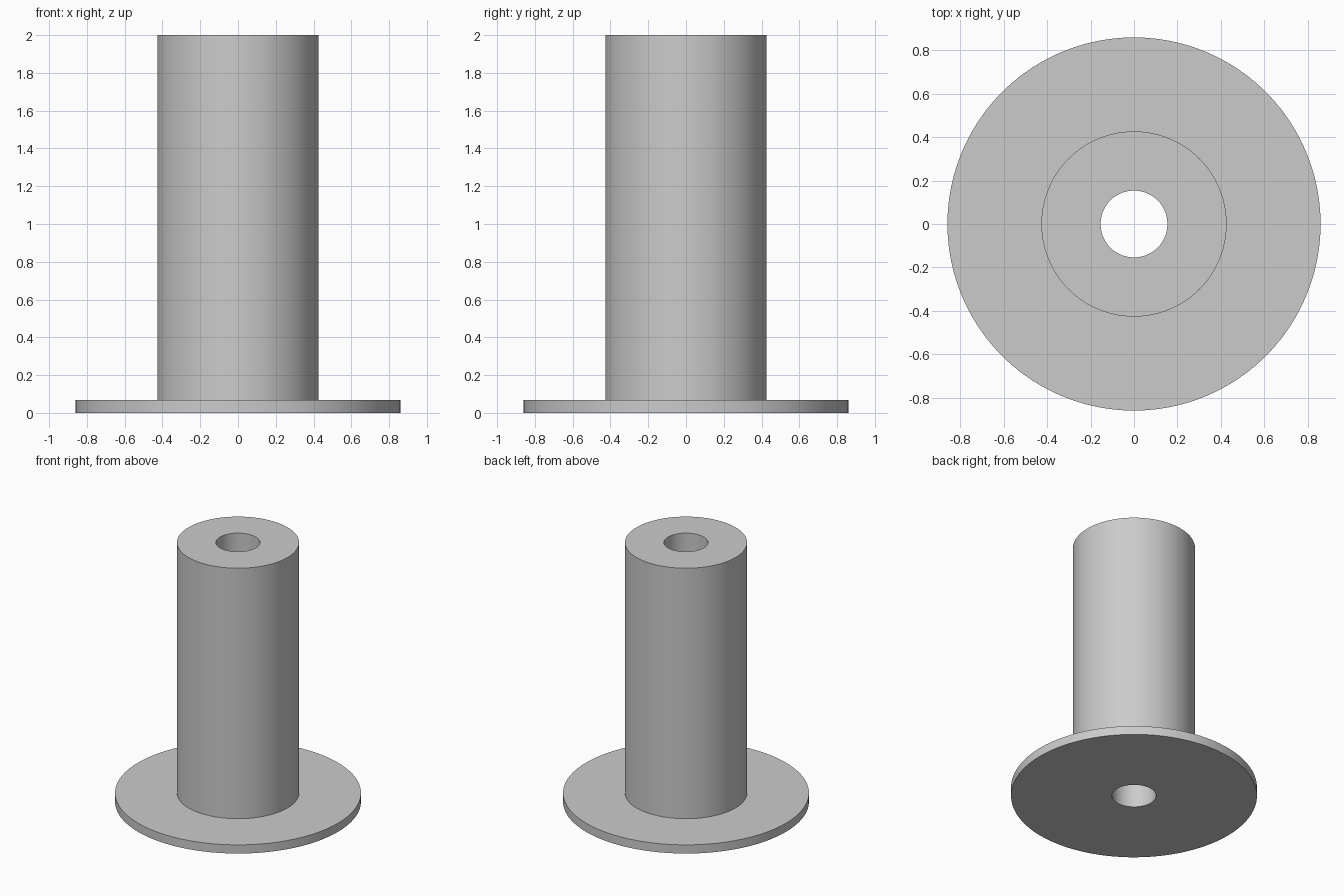
import bpy, bmesh, math

cube = bpy.data.objects.get("Cube")
if cube:
    bpy.data.objects.remove(cube, do_unlink=True)

FLANGE_R, TUBE_R, BORE_R = 0.86, 0.427, 0.154
FLANGE_H, HEIGHT = 0.067, 2.0
SEGMENTS = 96

# Plain grey material
grey = bpy.data.materials.new("grey")
grey.use_nodes = True
colour = (0.6, 0.6, 0.6, 1)
grey.diffuse_color = colour
grey.node_tree.nodes["Principled BSDF"].inputs["Base Color"].default_value = colour


def lathe(name, profile):
    """Spin a closed (radius, z) profile around the z axis."""
    bm = bmesh.new()
    verts = [bm.verts.new((r, 0, z)) for r, z in profile]
    edges = [bm.edges.new((v, verts[(i + 1) % len(verts)])) for i, v in enumerate(verts)]
    bmesh.ops.spin(bm, geom=verts + edges, cent=(0, 0, 0), axis=(0, 0, 1),
                   angle=2 * math.pi, steps=SEGMENTS)
    bmesh.ops.remove_doubles(bm, verts=bm.verts, dist=0.0001)
    bmesh.ops.recalc_face_normals(bm, faces=bm.faces)
    mesh = bpy.data.meshes.new(name)
    bm.to_mesh(mesh)
    bm.free()
    mesh.materials.append(grey)
    obj = bpy.data.objects.new(name, mesh)
    bpy.context.collection.objects.link(obj)
    bpy.ops.object.select_all(action="DESELECT")
    obj.select_set(True)
    bpy.context.view_layer.objects.active = obj
    bpy.ops.object.shade_smooth_by_angle(angle=math.radians(30))
    return obj


# One solid turned part: thin base flange, tall thick-walled tube, through bore
lathe("flanged_tube", [
    (BORE_R, 0), (FLANGE_R, 0), (FLANGE_R, FLANGE_H),
    (TUBE_R, FLANGE_H), (TUBE_R, HEIGHT), (BORE_R, HEIGHT),
])
